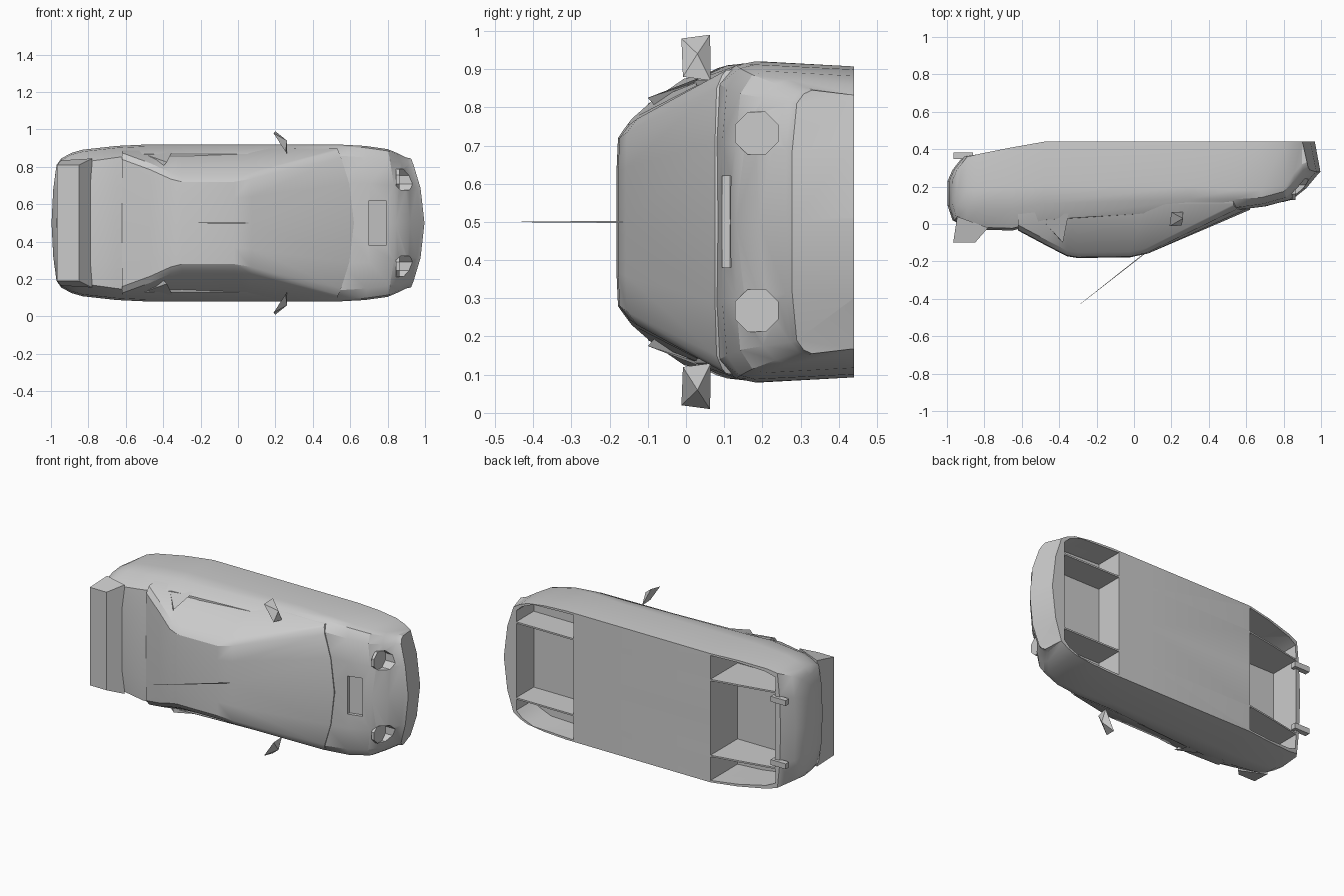
import bpy, bmesh, math
from mathutils import Vector

if "Cube" in bpy.data.objects:
    bpy.data.objects.remove(bpy.data.objects["Cube"])

# The car lies on its side: length on x, roof towards -y, width on z.
MID = 0.5


def make(name, verts, faces):
    me = bpy.data.meshes.new(name)
    me.from_pydata([(x, y, MID + w) for x, y, w in verts], [], faces)
    bm = bmesh.new()
    bm.from_mesh(me)
    bmesh.ops.recalc_face_normals(bm, faces=bm.faces)
    bm.to_mesh(me)
    bm.free()
    ob = bpy.data.objects.new(name, me)
    bpy.context.collection.objects.link(ob)
    return ob


def activate(ob):
    bpy.ops.object.select_all(action='DESELECT')
    ob.select_set(True)
    bpy.context.view_layer.objects.active = ob


def soften(ob):
    activate(ob)
    bpy.ops.object.shade_smooth_by_angle(angle=math.radians(28))


def loft(name, stations):
    """Each station is (x, bulge, half section of 8 (y, w) points, bottom tuck)."""
    verts, faces, n = [], [], 14
    for x, bulge, half, tuck in stations:
        wide = max(w for y, w in half)
        ring = half + [(y, -w) for y, w in half[-2:0:-1]]
        for i, (y, w) in enumerate(ring):
            t = tuck if 5 <= i <= 9 else 0
            verts.append((x + bulge * (1 - (w / wide) ** 2) - t, y, w))
    for s in range(len(stations) - 1):
        for i in range(n):
            a, b, c, d = s * n + i, s * n + (i + 1) % n, (s + 1) * n + (i + 1) % n, (s + 1) * n + i
            faces += [(a, b, c), (a, c, d)] if i < 7 else [(a, b, d), (b, c, d)]
    for base in (0, (len(stations) - 1) * n):
        for q in ((0, 1, 6, 7), (1, 2, 5, 6), (2, 3, 4, 5)):
            faces.append([base + i for i in q])
            faces.append([base + (n - i) % n for i in q])
    return make(name, verts, faces)


def prism(name, pts, lo, hi, axis='w'):
    """Extrude an (x, y) outline along w, or an (x, w) outline along y."""
    n = len(pts)
    if axis == 'w':
        verts = [(x, y, k) for k in (lo, hi) for x, y in pts]
    else:
        verts = [(x, k, w) for k in (lo, hi) for x, w in pts]
    faces = [range(n), range(n, 2 * n)]
    faces += [(i, (i + 1) % n, n + (i + 1) % n, n + i) for i in range(n)]
    return make(name, verts, [tuple(f) for f in faces])


def rod(name, a, b, ra, rb, sides):
    a, b = Vector(a), Vector(b)
    q = (b - a).to_track_quat('Z', 'Y')
    verts = []
    for c, r in ((a, ra), (b, rb)):
        for i in range(sides):
            t = 2 * math.pi * (i + 0.5) / sides
            verts.append(c + q @ Vector((r * math.cos(t), r * math.sin(t), 0)))
    n = sides
    faces = [tuple(range(n)), tuple(range(n, 2 * n))]
    faces += [(i, (i + 1) % n, n + (i + 1) % n, n + i) for i in range(n)]
    return make(name, verts, faces)


def cut(ob, cutter):
    m = ob.modifiers.new('cut', 'BOOLEAN')
    m.operation, m.solver, m.object = 'DIFFERENCE', 'EXACT', cutter
    m.use_self = True
    activate(ob)
    bpy.ops.object.modifier_apply(modifier=m.name)
    bpy.data.objects.remove(cutter)


# Main body: x, bulge, top, widest level, bottom, top half width, half width, tuck
body_rows = [
    (-.970, -.027, .10, .17, .23, .30, .31, 0),
    (-.945, -.025, .02, .17, .29, .31, .345, 0),
    (-.890, -.025, -.01, .18, .36, .315, .375, 0),
    (-.830, 0, -.03, .18, .374, .325, .392, 0),
    (-.650, 0, -.035, .19, .41, .35, .412, 0),
    (-.480, 0, .01, .20, .44, .37, .42, 0),
    (.300, 0, .06, .20, .44, .37, .42, 0),
    (.530, .02, .075, .18, .44, .36, .42, 0),
    (.680, .03, .095, .18, .44, .35, .412, 0),
    (.800, .045, .13, .21, .44, .335, .395, 0),
    (.855, .065, .19, .27, .44, .325, .372, 0),
    (.898, .082, .262, .32, .44, .315, .35, .01),
    (.925, .072, .278, .33, .44, .31, .345, .03),
]
rows = []
for x, bulge, yt, ys, yb, wt, ws, tuck in body_rows:
    wb = ws - .013
    rows.append((x, bulge, [(yt, 0), (yt, .6 * wt), (yt + .012, wt), ((yt + ys) / 2 + .004, ws - .01),
                            (ys, ws), (yb, wb), (yb, .6 * wb), (yb, 0)], tuck))
body = loft('body', rows)

# Open wheel bays, with a thin wall either side of the middle bay
front_out = [(.48, .395), (.76, .385), (.84, .352), (.88, .315)]
rear_out = [(-.48, .395), (-.65, .385), (-.82, .36), (-.88, .335)]
for outer, depth in ((front_out, .265), (rear_out, .17)):
    a, b = outer[0][0], outer[-1][0]
    for s in (1, -1):
        pts = [(x, s * w) for x, w in outer] + [(b, s * .245), (a, s * .245)]
        cut(body, prism('bay_cutter', pts, depth, .6, 'y'))
    cut(body, prism('bay_cutter', [(a, .235), (b, .235), (b, -.235), (a, -.235)], depth, .6, 'y'))

# Headlight recesses and lamp discs
for s in (1, -1):
    w = s * .232
    cut(body, rod('lamp_cutter', (.86, .185, w), (1.05, .185, w), .06, .06, 8))
    rod('headlight', (.845, .185, w), (.863, .185, w), .061, .061, 8)

# Bonnet vent
cut(body, prism('vent_cutter', [(.70, .02), (.70, .115), (.79, .138), (.79, .02)], -.12, .12))
soften(body)

# Cabin: x, bulge, top, top half width
cabin_rows = [(-.62, 0, -.035, .34), (-.47, 0, -.115, .285), (-.36, 0, -.172, .235),
              (-.30, 0, -.182, .22), (-.02, 0, -.178, .22), (.06, .015, -.158, .235),
              (.53, .09, .076, .35)]
rows = []
for x, bulge, yt, wt in cabin_rows:
    rows.append((x, bulge, [(yt, 0), (yt, .6 * wt), (yt + .004, wt), (min(yt + .03, .095), wt + .035),
                            (.105, .397), (.13, .40), (.13, .24), (.13, 0)], 0))
soften(loft('cabin', rows))

# Rear spoiler
prof = [(-.945, .04, .335), (-.78, -.02, .345), (-.85, -.10, .31), (-.967, -.10, .31)]
make('spoiler', [(x, y, s * w) for s in (1, -1) for x, y, w in prof],
     [(0, 1, 2, 3), (4, 5, 6, 7)] + [(i, (i + 1) % 4, 4 + (i + 1) % 4, 4 + i) for i in range(4)])

for s in (1, -1):
    # Wing mirrors
    make('mirror', [(.19, -.012, s * .48), (.20, .063, s * .49), (.262, .065, s * .37),
                    (.255, -.008, s * .38), (.262, .03, s * .44)],
         [(0, 1, 2, 3), (0, 1, 4), (1, 2, 4), (2, 3, 4), (3, 0, 4)])
    # Side air scoops behind the doors
    make('side_scoop', [(-.52, .055, s * .375), (-.35, .055, s * .385), (-.38, -.10, s * .325),
                        (-.42, -.06, s * .28)],
         [(0, 1, 2), (0, 2, 3), (0, 1, 3)])
    # Exhaust stubs
    rod('exhaust', (-.86, .365, s * .2), (-.965, .365, s * .2), .024, .024, 4)

# Aerial
rod('aerial', (.06, -.155, 0), (-.29, -.43, 0), .004, .001, 4)
